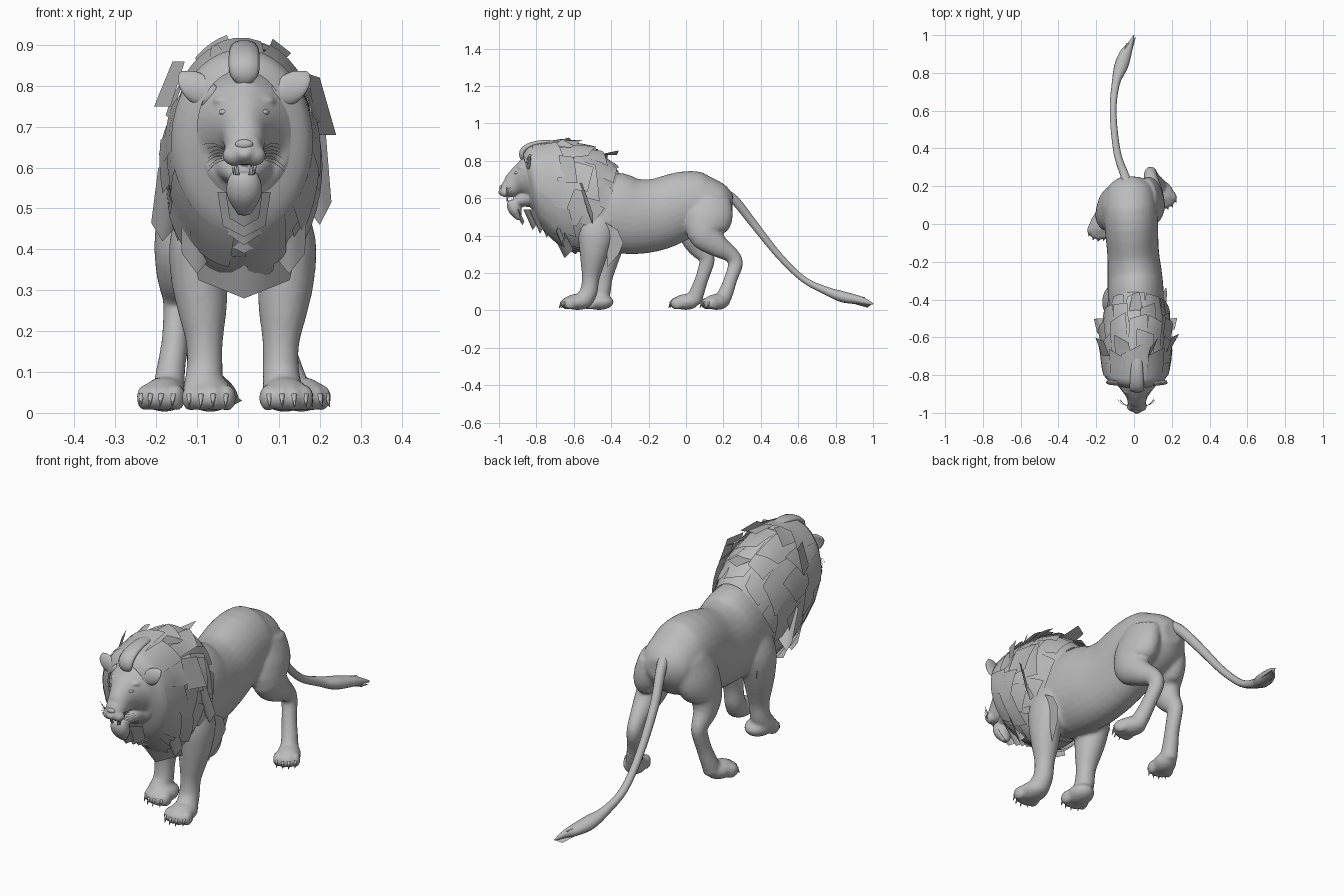
import bpy, bmesh, math, random
from mathutils import Vector, Matrix

random.seed(4)
if "Cube" in bpy.data.objects:
    bpy.data.objects.remove(bpy.data.objects["Cube"])

grey = bpy.data.materials.new("warm grey")
grey.use_nodes = True
grey.diffuse_color = (0.5, 0.5, 0.5, 1)
grey.node_tree.nodes["Principled BSDF"].inputs["Base Color"].default_value = (0.5, 0.5, 0.5, 1)
CX = 0.015  # middle of the face


def spline(rows, u):
    """Smooth interpolation of equal-length tuples, u from 0 to 1."""
    f = min(max(u, 0), 1) * (len(rows) - 1)
    i = min(int(f), len(rows) - 2)
    f -= i
    p = [rows[min(max(i + k, 0), len(rows) - 1)] for k in (-1, 0, 1, 2)]
    return [b + f / 2 * (c - a + f * (2*a - 5*b + 4*c - d + f * (3*(b - c) + d - a)))
            for a, b, c, d in zip(*p)]


def loft(bm, rows, sides=20, step=4):
    """Closed tube through rows of (x, y, z, half width, half depth)."""
    n = (len(rows) - 1) * step
    pts = [spline(rows, k / n) for k in range(n + 1)]
    rings = []
    for k, p in enumerate(pts):
        t = (Vector(pts[min(k + 1, n)][:3]) - Vector(pts[max(k - 1, 0)][:3])).normalized()
        side = (Vector((1, 0, 0)) - t * t.x).normalized()
        deep = t.cross(side)
        rings.append([bm.verts.new(Vector(p[:3]) + side * p[3] * math.cos(a) + deep * p[4] * math.sin(a))
                      for a in (2 * math.pi * s / sides for s in range(sides))])
    for r, q in zip(rings, rings[1:]):
        for s in range(sides):
            bm.faces.new((r[s], r[(s + 1) % sides], q[(s + 1) % sides], q[s]))
    bm.faces.new(rings[0][::-1])
    bm.faces.new(rings[-1])


def ball(bm, centre, radii, turn=0):
    m = Matrix.Translation(centre) @ Matrix.Rotation(turn, 4, 'Z') @ Matrix.Diagonal((*radii, 1))
    bmesh.ops.create_uvsphere(bm, u_segments=16, v_segments=10, radius=1, matrix=m)


def finish(name, bm, voxel=0, closed=True):
    if closed:
        bmesh.ops.recalc_face_normals(bm, faces=bm.faces)
    me = bpy.data.meshes.new(name)
    bm.to_mesh(me)
    bm.free()
    me.materials.append(grey)
    me.shade_smooth()
    ob = bpy.data.objects.new(name, me)
    bpy.context.collection.objects.link(ob)
    if voxel:  # blend overlapping volumes into one skin
        r = ob.modifiers.new("blend", 'REMESH')
        r.mode, r.voxel_size, r.use_smooth_shade = 'VOXEL', voxel, True
        s = ob.modifiers.new("soften", 'SMOOTH')
        s.factor, s.iterations = 0.5, 5


# Torso and legs
body = bmesh.new()
loft(body, [(.01, -.66, .47, .03, .06), (.01, -.62, .48, .09, .13), (.01, -.52, .51, .135, .19),
            (.01, -.40, .525, .148, .215), (.005, -.28, .503, .145, .203), (-.005, -.15, .515, .137, .192),
            (-.015, 0, .568, .142, .177), (-.02, .1, .565, .14, .165), (-.02, .2, .57, .115, .11),
            (-.02, .25, .57, .05, .05)], 32)
FRONT = [(.02, .02, .52, .07, .10), (-.01, .01, .42, .075, .10), (-.012, 0, .33, .07, .082),
         (-.005, -.01, .25, .06, .064), (0, -.02, .17, .045, .047), (0, -.03, .1, .045, .047),
         (-.005, -.06, .05, .05, .05)]
loft(body, [(.105 - x, y - .49, z, w, d) for x, y, z, w, d in FRONT])
loft(body, [(x - .082, y - .42, z, w, d) for x, y, z, w, d in FRONT])
loft(body, [(.06, .13, .6, .06, .11), (.08, .12, .5, .075, .13), (.1, .1, .415, .065, .095),
            (.1, .17, .345, .052, .062), (.09, .24, .298, .038, .043), (.088, .265, .25, .034, .04),
            (.105, .24, .17, .033, .036), (.125, .215, .1, .036, .04), (.14, .19, .05, .04, .045)])
loft(body, [(-.09, .1, .6, .07, .11), (-.115, .08, .5, .08, .12), (-.14, .05, .41, .066, .09),
            (-.15, .07, .34, .05, .062), (-.15, .11, .285, .036, .042), (-.15, .11, .25, .033, .04),
            (-.155, .085, .17, .033, .036), (-.165, .06, .1, .036, .04), (-.17, .04, .05, .04, .045)])

# Paws with four toes each, and claws
claws = bmesh.new()
for x, y, turn, size in ((.115, -.59, .1, 1), (-.068, -.475, -.1, 1), (.155, .155, .5, .9), (-.18, -.01, -.3, .9)):
    spin = Matrix.Rotation(turn, 3, 'Z')
    base = Vector((x, y, .042))
    ball(body, base + Vector((0, .01, .003)), (.06 * size, .08 * size, .043), turn)
    for k in (-1.5, -.5, .5, 1.5):
        out = .052 - .014 * abs(k)
        toe = base + spin @ Vector((k * .03, -out, -.005)) * size
        ball(body, toe, (.022 * size, .036, .033), turn)
        m = Matrix.Translation(toe + spin @ Vector((0, -.035, -.008))) @ spin.to_4x4() @ Matrix.Rotation(2.7, 4, 'X')
        bmesh.ops.create_cone(claws, cap_ends=True, segments=6, radius1=.008, radius2=.001, depth=.034, matrix=m)
finish("body", body, .009)
finish("claws", claws)

# Head, muzzle, nose bridge, chin and brows
head = bmesh.new()
loft(head, [(CX, y, z, w, d) for y, z, w, d in (
    (-.995, .65, .016, .02), (-.98, .645, .036, .036), (-.945, .655, .048, .052), (-.91, .68, .057, .07),
    (-.87, .695, .088, .102), (-.82, .70, .13, .135), (-.74, .68, .17, .185))], 28)
loft(head, [(CX, -.985, .66, .018, .01), (CX, -.955, .685, .024, .02), (CX, -.905, .745, .026, .02),
            (CX, -.865, .80, .04, .02)])
loft(head, [(CX, -.93, .59, .03, .022), (CX, -.925, .565, .042, .034), (CX, -.91, .53, .042, .034),
            (CX, -.89, .485, .016, .012)])
loft(head, [(CX, -.92, .575, .03, .02), (CX, -.84, .60, .07, .05), (CX, -.78, .62, .1, .08)])
for s in (-1, 1):
    ball(head, (CX + s * .024, -.965, .63), (.03, .028, .026))
    ball(head, (CX + s * .045, -.88, .764), (.032, .022, .012))
finish("head", head, .006)

# Eyes, nose, teeth, ears and whiskers
face = bmesh.new()
ball(face, (CX, -.988, .657), (.022, .01, .012))
for s in (-1, 1):
    ball(face, (CX + s * .046, -.902, .735), (.016, .018, .009))
    for z, x, flip in ((.598, .026, math.pi), (.597, .017, 0)):
        m = Matrix.Translation((CX + s * x, -.955, z)) @ Matrix.Rotation(flip, 4, 'X')
        bmesh.ops.create_cone(face, cap_ends=True, segments=8, radius1=.006, radius2=.001, depth=.03, matrix=m)
finish("eyes_nose_and_teeth", face)
for s, side in ((-1, "right"), (1, "left")):
    ear = bmesh.new()
    loft(ear, [(CX + s * x, y, z, w, d) for x, y, z, w, d in (
        (.065, -.82, .75, .02, .02), (.085, -.838, .77, .032, .018), (.117, -.842, .797, .036, .012),
        (.143, -.837, .82, .025, .008), (.155, -.83, .832, .006, .004))])
    finish(side + "_ear", ear)
whiskers = bmesh.new()
for s in (-1, 1):
    for k in range(7):
        z, reach = .622 + .003 * k, .05 + .018 * random.random()
        loft(whiskers, [(CX + s * .035, -.965, z, .0012, .0012),
                        (CX + s * (.035 + reach * .6), -.955, z + .005 * (k - 2), .001, .001),
                        (CX + s * (.035 + reach), -.93, z + .008 * (k - 4), .0004, .0004)], 4, 2)
finish("whiskers", whiskers)

# Tail with tuft
tail = bmesh.new()
loft(tail, [(-.03, .19, .63, .03, .03), (-.05, .26, .59, .023, .025), (-.085, .36, .465, .02, .022),
            (-.105, .5, .29, .018, .018), (-.11, .63, .165, .018, .017), (-.095, .75, .105, .022, .022),
            (-.07, .83, .075, .036, .03), (-.045, .9, .06, .032, .026), (-.02, .95, .05, .016, .018),
            (0, 1, .035, .002, .004)], 14)
finish("tail", tail)

# Mane shell rings: top y, bottom y, top z, bottom z, half width
RINGS = [(-.87, -.82, .84, .55, .11), (-.83, -.78, .885, .45, .168), (-.72, -.70, .90, .37, .184),
         (-.58, -.63, .89, .33, .184), (-.46, -.56, .835, .32, .168), (-.36, -.48, .745, .33, .14)]


def shell(a, t, lift=0):
    yt, yb, zt, zb, w = spline(RINGS, t)
    c, grow = math.cos(a), 1 + lift
    return Vector((CX - .005 + w * grow * math.sin(a), yb + (yt - yb) * (1 + c) / 2,
                   (zt + zb) / 2 + (zt - zb) / 2 * grow * c))


def sheet(bm, rows):
    grid = [[bm.verts.new(p) for p in r] for r in rows]
    for r, q in zip(grid, grid[1:]):
        for k in range(len(r) - 1):
            bm.faces.new((r[k], r[k + 1], q[k + 1], q[k]))


core = bmesh.new()
sheet(core, [[shell(2 * math.pi * k / 40, j / 20, -.01) for k in range(41)] for j in range(21)])
bmesh.ops.remove_doubles(core, verts=core.verts, dist=.0001)
finish("mane_core", core, closed=False)

# Overlapping square-cut locks of hair in rows around the neck
locks = bmesh.new()
for row, (t0, count, flare) in enumerate(((.22, 9, .06), (.36, 10, .12), (.5, 10, .15), (.63, 9, .15), (.74, 8, .12))):
    for k in range(count):
        a = 2 * math.pi * (k + row * .5 + random.uniform(-.2, .2)) / count
        half = math.pi / count * random.uniform(.8, 1.15)
        length, slant = random.uniform(.2, .28), random.uniform(-.25, .25)
        up = flare * random.uniform(.3, 1.2) * (.7 + .3 * math.cos(a))
        sheet(locks, [[shell(a + half * i * (1 - .2 * f), t0 + length * f * (1 + slant * i),
                             .006 + up * f * f) for i in (-1, -.5, 0, .5, 1)] for f in (0, .25, .5, .75, 1)])
finish("mane_locks", locks, closed=False)

# Hanging pointed locks: top centre, tip centre, half width
hanging = bmesh.new()
for top, tip, w in (((CX, -.74, .46), (CX, -.65, .28), .14), ((CX, -.80, .52), (CX, -.745, .39), .08),
                    ((CX, -.87, .54), (CX, -.82, .43), .065), ((CX, -.92, .54), (CX, -.875, .455), .045),
                    ((CX, -.84, .54), (CX, -.78, .41), .06),
                    ((-.15, -.6, .6), (-.185, -.5, .42), .045), ((.17, -.58, .68), (.2, -.5, .46), .045),
                    ((-.09, -.74, .54), (-.1, -.66, .34), .05), ((.12, -.74, .54), (.125, -.66, .34), .05)):
    a, b = Vector(top), Vector(tip)
    sheet(hanging, [[a.lerp(b, f * (1 - .25 * abs(i))) + Vector((w * i * (1 - .2 * f), abs(i) * w * .5, 0))
                     for i in (-1, -.5, 0, .5, 1)] for f in (0, .35, .7, 1)])
finish("beard_and_chest_locks", hanging, closed=False)

# Flared side locks, crest tips and tail tip
flares = bmesh.new()
for quad in (((.17, -.68, .83), (.2, -.6, .82), (.24, -.58, .68), (.195, -.66, .68)),
             ((-.13, -.70, .86), (-.16, -.62, .86), (-.205, -.6, .75), (-.165, -.70, .75)),
             ((-.03, -.48, .83), (.05, -.48, .83), (.03, -.36, .855), (-.01, -.37, .83)),
             ((.07, -.72, .88), (.12, -.62, .87), (.13, -.6, .88), (.085, -.66, .915)),
             ((-.07, .86, .09), (-.03, .86, .07), (-.01, .95, .06), (-.04, .96, .07)),
             ((-.06, .88, .04), (-.02, .88, .05), (.01, .99, .03), (-.02, .97, .015))):
    flares.faces.new([flares.verts.new(p) for p in quad])
finish("flared_hair", flares, closed=False)

# Hair fringes behind both elbows
elbows = bmesh.new()
for s in (-1, 1):
    elbows.faces.new([elbows.verts.new((CX + s * x, y, z)) for x, y, z in (
        (.155, -.43, .47), (.16, -.365, .43), (.155, -.335, .36), (.14, -.36, .30), (.12, -.42, .23))])
finish("elbow_hair", elbows, closed=False)

# Forelock above the brow
forelock = bmesh.new()
loft(forelock, [(CX, -.865, .80, .012, .008), (CX, -.878, .825, .034, .014), (CX, -.868, .86, .038, .016),
                (CX, -.82, .888, .036, .014), (CX, -.74, .90, .03, .012), (CX, -.66, .89, .02, .008)], 10, 3)
finish("forelock", forelock)
